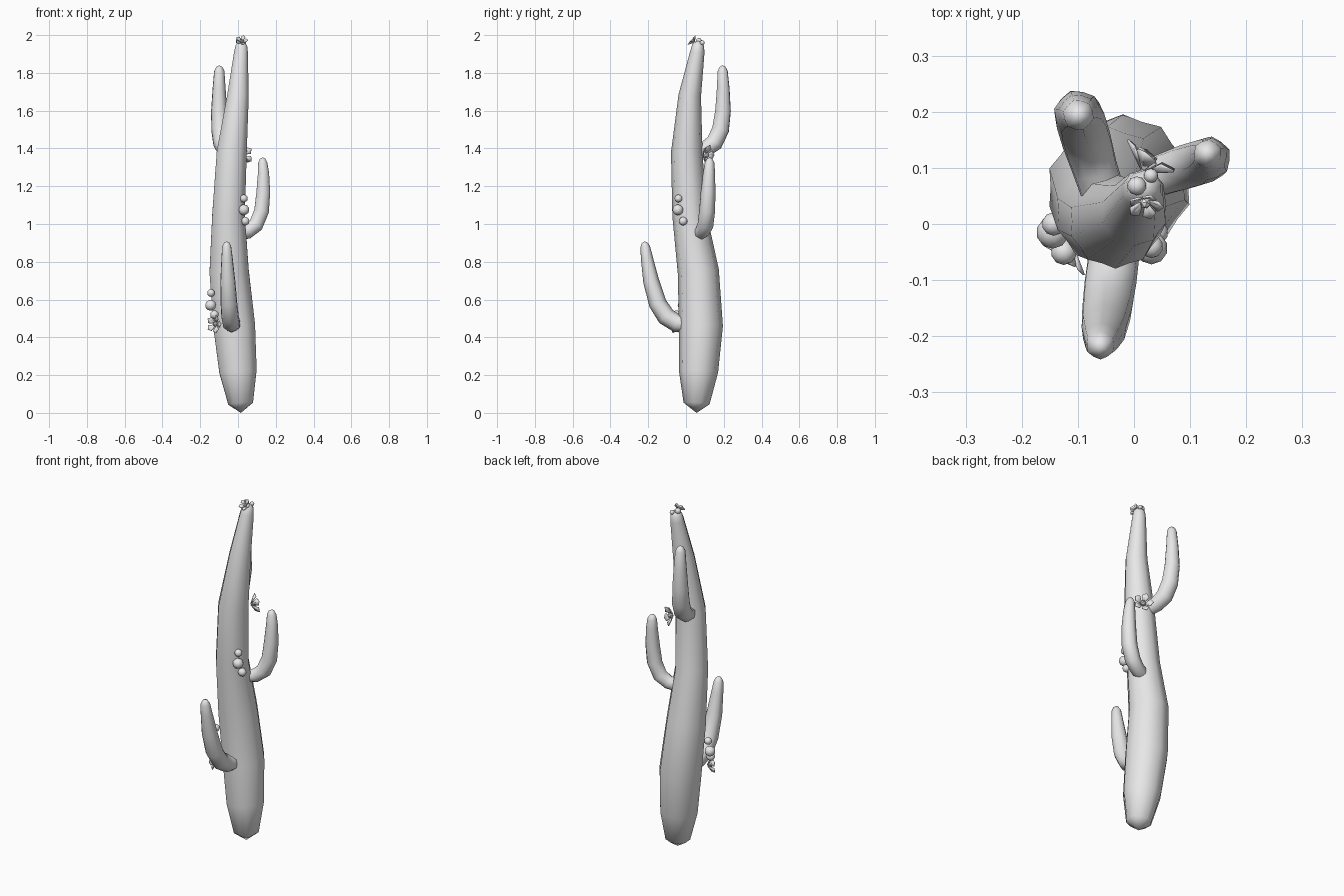
import bpy, bmesh
from math import sin, cos, pi, radians
from mathutils import Vector

if "Cube" in bpy.data.objects:
    bpy.data.objects.remove(bpy.data.objects["Cube"], do_unlink=True)

mat = bpy.data.materials.new("light grey")
mat.use_nodes = True
mat.diffuse_color = (0.8, 0.8, 0.8, 1)
mat.node_tree.nodes["Principled BSDF"].inputs["Base Color"].default_value = mat.diffuse_color


def finish(bm, name, angle):
    bmesh.ops.recalc_face_normals(bm, faces=bm.faces)
    mesh = bpy.data.meshes.new(name)
    bm.to_mesh(mesh)
    bm.free()
    mesh.materials.append(mat)
    obj = bpy.data.objects.new(name, mesh)
    bpy.context.collection.objects.link(obj)
    bpy.ops.object.select_all(action="DESELECT")
    obj.select_set(True)
    bpy.context.view_layer.objects.active = obj
    bpy.ops.object.shade_smooth_by_angle(angle=radians(angle))
    return obj


def ribbed_stem(name, path, ribs, start, end, side):
    """Sweep a shallow ribbed section along (x, y, z, radius) points."""
    bm = bmesh.new()
    pts = [Vector(p[:3]) for p in path]
    side = Vector(side)
    sides = ribs * 2
    rings = []
    for i, p in enumerate(pts):
        tangent = (pts[min(i + 1, len(pts) - 1)] - pts[max(i - 1, 0)]).normalized()
        u = (side - tangent * side.dot(tangent)).normalized()
        v = tangent.cross(u)
        ring = []
        for k in range(sides):
            a = 2 * pi * k / sides
            r = path[i][3] * (1.03 if k % 2 else 0.96)
            ring.append(bm.verts.new(p + (u * cos(a) + v * sin(a)) * r))
        rings.append(ring)
    for a, b in zip(rings, rings[1:]):
        for k in range(sides):
            j = (k + 1) % sides
            bm.faces.new((a[k], a[j], b[j], b[k]))
    for ring, tip in ((rings[0], start), (rings[-1], end)):
        centre = bm.verts.new(tip)
        for k in range(sides):
            bm.faces.new((ring[k], ring[(k + 1) % sides], centre))
    return finish(bm, name, 50)


def bud(name, place, radius):
    bm = bmesh.new()
    bmesh.ops.create_icosphere(bm, subdivisions=2, radius=radius)
    bmesh.ops.translate(bm, verts=bm.verts, vec=place)
    return finish(bm, name, 60)


def flower(name, place, normal, size):
    """Five cupped kite petals around a small round centre."""
    bm = bmesh.new()
    bmesh.ops.create_icosphere(bm, subdivisions=1, radius=size * 0.3)
    for k in range(5):
        a = 2 * pi * k / 5

        def at(r, turn, h):
            return bm.verts.new((r * size * cos(a + turn), r * size * sin(a + turn), h * size))
        root, mid, tip = at(0.1, 0, -0.3), at(0.6, 0, 0), at(1, 0, 0.25)
        left, right = at(0.8, 0.5, 0.2), at(0.8, -0.5, 0.2)
        for tri in ((root, right, mid), (right, tip, mid), (tip, left, mid), (left, root, mid)):
            bm.faces.new(tri)
    obj = finish(bm, name, 30)
    obj.location = place
    obj.rotation_mode = "QUATERNION"
    obj.rotation_quaternion = Vector(normal).to_track_quat("Z", "Y")
    solid = obj.modifiers.new("petal thickness", "SOLIDIFY")
    solid.thickness = 0.004
    return obj


# Main trunk, leaning and tapering
ribbed_stem("trunk", [
    (0.014, 0.056, 0.05, 0.067), (0.0, 0.066, 0.22, 0.101), (-0.02, 0.079, 0.46, 0.113),
    (-0.047, 0.065, 0.75, 0.106), (-0.05, 0.018, 1.05, 0.088), (-0.033, 0.004, 1.38, 0.081),
    (0.0, 0.02, 1.68, 0.058), (0.016, 0.06, 1.91, 0.037), (0.018, 0.064, 1.945, 0.031),
    (0.018, 0.065, 1.962, 0.018)],
    10, (0.015, 0.056, 0), (0.018, 0.065, 1.97), (1, 0, 0))

# Three upturned arms
ribbed_stem("front_arm", [
    (-0.03, 0.02, 0.47, 0.046), (-0.035, -0.05, 0.475, 0.047), (-0.042, -0.105, 0.51, 0.048),
    (-0.048, -0.15, 0.58, 0.046), (-0.054, -0.185, 0.7, 0.041), (-0.058, -0.207, 0.82, 0.031),
    (-0.06, -0.216, 0.88, 0.025), (-0.06, -0.219, 0.9, 0.015)],
    6, (-0.03, 0.04, 0.47), (-0.06, -0.22, 0.908), (1, 0, 0))
ribbed_stem("left_arm", [
    (0.0, 0.07, 0.95, 0.036), (0.05, 0.088, 0.96, 0.038), (0.095, 0.103, 0.995, 0.041),
    (0.125, 0.112, 1.07, 0.041), (0.134, 0.117, 1.17, 0.038), (0.135, 0.122, 1.27, 0.031),
    (0.131, 0.125, 1.325, 0.025), (0.13, 0.125, 1.345, 0.015)],
    6, (-0.02, 0.06, 0.95), (0.13, 0.125, 1.353), (-0.4, 0.92, 0))
ribbed_stem("back_arm", [
    (-0.05, 0.04, 1.38, 0.04), (-0.07, 0.1, 1.395, 0.042), (-0.085, 0.15, 1.43, 0.046),
    (-0.095, 0.183, 1.5, 0.046), (-0.1, 0.196, 1.6, 0.042), (-0.1, 0.197, 1.72, 0.034),
    (-0.099, 0.194, 1.81, 0.027), (-0.099, 0.193, 1.832, 0.016)],
    6, (-0.045, 0.02, 1.38), (-0.099, 0.193, 1.84), (0.95, 0.3, 0))

# Round buds on the crown, the front and the right side
for name, place, radius in (
        ("crown_bud_large", (0.005, 0.068, 1.968), 0.017),
        ("crown_bud_small", (0.03, 0.086, 1.96), 0.013),
        ("front_bud_top", (0.031, -0.04, 1.135), 0.021),
        ("front_bud_middle", (0.031, -0.043, 1.075), 0.029),
        ("front_bud_bottom", (0.038, -0.015, 1.015), 0.023),
        ("side_bud_top", (-0.143, 0.0, 0.635), 0.021),
        ("side_bud_middle", (-0.145, -0.015, 0.57), 0.029),
        ("side_bud_bottom", (-0.125, -0.05, 0.52), 0.023)):
    bud(name, place, radius)

# Open flowers
flower("crown_flower", (0.02, 0.037, 1.968), (0, -0.75, 0.65), 0.034)
flower("back_flower", (0.026, 0.107, 1.365), (0.55, 0.83, 0.05), 0.056)
flower("side_flower", (-0.12, -0.05, 0.47), (-0.6, -0.8, 0), 0.05)
